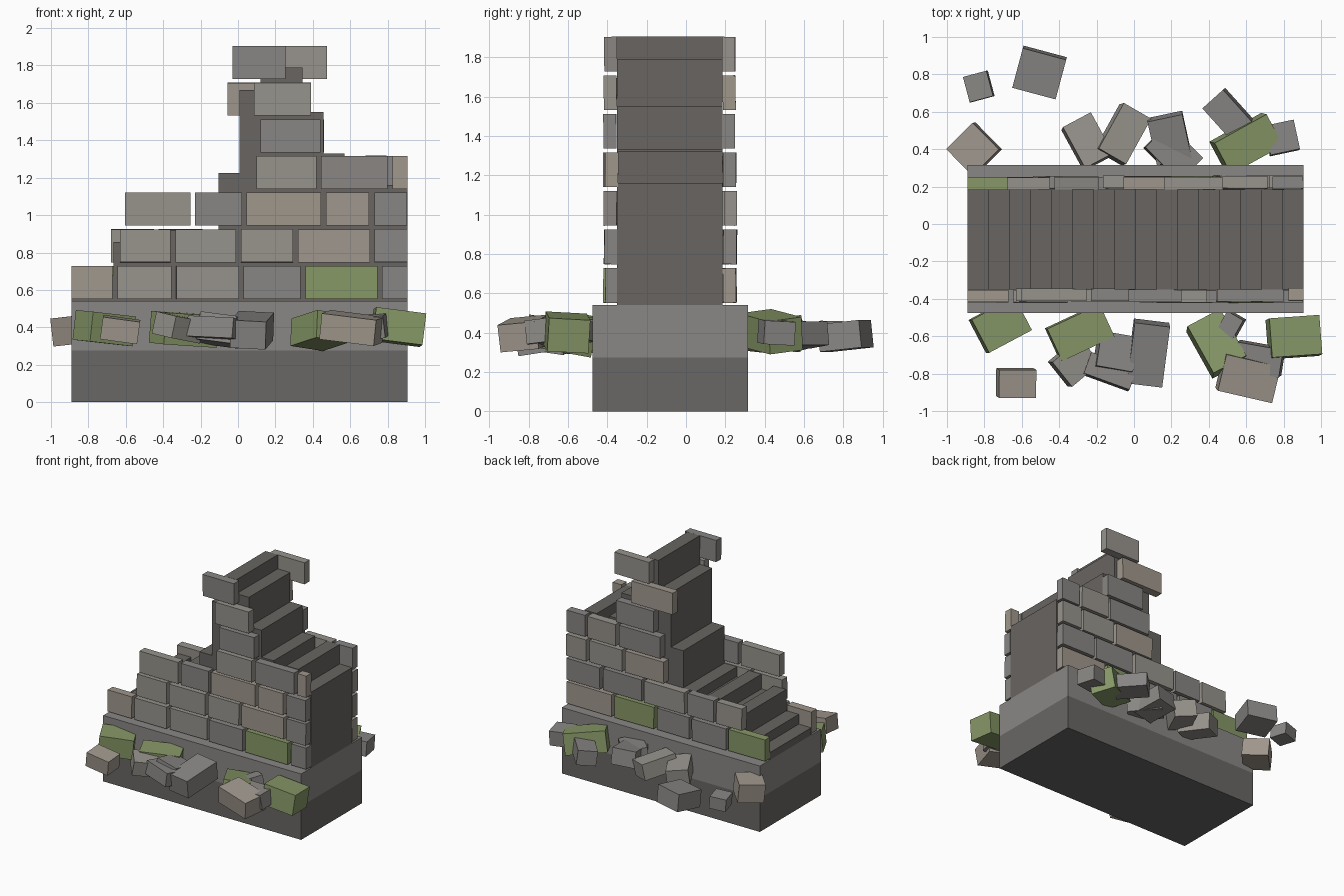
import bpy, math, random
from mathutils import Euler

random.seed(4)


def mat(name, r, g, b):
    m = bpy.data.materials.new(name)
    m.diffuse_color = (r, g, b, 1)
    return m


MATS = {
    'c': mat("core_stone", .14, .13, .12),
    'd': mat("dark_stone", .14, .135, .13),
    'f': mat("footing_stone", .25, .245, .235),
    'g': mat("grey_stone", .25, .24, .23),
    'l': mat("light_stone", .31, .295, .265),
    't': mat("tan_stone", .35, .31, .265),
    'm': mat("mossy_stone", .24, .31, .135),
}


def box(name, centre, size, key, rot=(0, 0, 0)):
    x, y, z = (s / 2 for s in size)
    verts = [(i, j, k) for i in (-x, x) for j in (-y, y) for k in (-z, z)]
    faces = [(0, 1, 3, 2), (4, 6, 7, 5), (0, 4, 5, 1),
             (2, 3, 7, 6), (0, 2, 6, 4), (1, 5, 7, 3)]
    me = bpy.data.meshes.new(name)
    me.from_pydata(verts, [], faces)
    me.materials.append(MATS[key])
    ob = bpy.data.objects.new(name, me)
    ob.location = centre
    ob.rotation_euler = Euler(rot)
    bpy.context.collection.objects.link(ob)
    return ob


def span(name, x0, x1, y0, y1, z0, z1, key):
    return box(name, ((x0 + x1) / 2, (y0 + y1) / 2, (z0 + z1) / 2),
               (x1 - x0, y1 - y0, z1 - z0), key)


# Footing: dark lower course, lighter upper course
span("footing_lower", -.89, .905, -.475, .315, 0, .275, 'd')
span("footing_upper", -.89, .905, -.475, .315, .275, .54, 'f')

# Rubble core: sixteen slabs of differing height forming the broken outline
HEIGHTS = [.60, .68, .855, .80, .92, .84, .92, 1.225,
           1.67, 1.905, 1.79, 1.55, 1.33, 1.18, 1.32, 1.16]
W = 1.795 / 16
for i, h in enumerate(HEIGHTS):
    span("core_slab", -.89 + i * W, -.89 + (i + 1) * W, -.35, .185, .54, h, 'c')

# Facing stones, one list per course: start, end, colour
FRONT = [
    [(-.89, -.67, 't'), (-.645, -.355, 'l'), (-.33, .005, 'l'),
     (.03, .335, 'g'), (.36, .745, 'm'), (.77, .905, 'g')],
    [(-.63, -.36, 'l'), (-.335, -.01, 'l'), (.015, .295, 'l'),
     (.32, .705, 't'), (.73, .905, 'g')],
    [(-.605, -.255, 'l'), (-.23, .02, 'g'), (.045, .445, 't'),
     (.47, .70, 't'), (.73, .905, 'g')],
    [(.10, .42, 'l'), (.445, .80, 'g'), (.825, .905, 't')],
    [(.12, .44, 'g')],
    [(.085, .39, 'l')],
    [(-.03, .255, 'g')],
]
BACK = [
    [(-.89, -.56, 'm'), (-.54, -.23, 'g'), (-.205, .09, 'g'),
     (.115, .47, 'm'), (.495, .905, 't')],
    [(-.68, -.45, 'l'), (-.425, -.19, 'g'), (-.165, .20, 'l'),
     (.225, .575, 'g'), (.60, .905, 'g')],
    [(.03, .38, 't'), (.405, .70, 'l'), (.725, .905, 'l')],
    [(.06, .435, 'g'), (.46, .715, 'l'), (.74, .905, 'g')],
    [(.12, .46, 'g')],
    [(-.055, .32, 't')],
    [(.16, .475, 'l')],
]
for name, courses, y in (("front_facing_stone", FRONT, -.383),
                         ("back_facing_stone", BACK, .22)):
    for row, course in enumerate(courses):
        for x0, x1, key in course:
            jit = random.uniform(-.006, .006)
            box(name, ((x0 + x1) / 2, y + jit, .64 + row * .196),
                (x1 - x0, .066, .176), key,
                (random.uniform(-.02, .02), 0, random.uniform(-.01, .01)))

# Fallen blocks: x, y, width, depth, height, turn in degrees, colour
RUBBLE = [
    (-.83, .735, .13, .14, .10, 15, 'g'),
    (-.505, .81, .24, .22, .14, -15, 'g'),
    (-.855, .40, .20, .20, .15, 45, 't'),
    (-.25, .44, .17, .25, .13, 28, 'l'),
    (-.06, .48, .17, .28, .13, -30, 'l'),
    (.19, .46, .19, .24, .13, 12, 'g'),
    (.21, .38, .18, .26, .12, 45, 'g'),
    (.51, .58, .15, .25, .12, 42, 'g'),
    (.60, .43, .32, .19, .17, 29, 'm'),
    (.79, .46, .16, .16, .12, 12, 'g'),
    (-.715, -.54, .26, .20, .16, 28, 'm'),
    (-.29, -.58, .31, .19, .17, 25, 'm'),
    (-.30, -.57, .10, .10, .14, 40, 't'),
    (-.32, -.74, .20, .17, .12, 40, 'l'),
    (-.10, -.69, .20, .19, .15, -10, 'g'),
    (.075, -.69, .19, .33, .15, -7, 'g'),
    (-.13, -.79, .26, .12, .11, -20, 'g'),
    (-.63, -.85, .20, .15, .12, 0, 't'),
    (.44, -.64, .20, .29, .15, 28, 'm'),
    (.52, -.54, .10, .12, .10, -30, 'g'),
    (.61, -.82, .30, .20, .14, -13, 't'),
    (.67, -.72, .25, .15, .12, -10, 'g'),
    (.855, -.605, .27, .21, .17, 4, 'm'),
]
for x, y, w, d, h, turn, key in RUBBLE:
    tilt = [random.uniform(-.16, .16) for _ in range(2)]
    box("fallen_block", (x, y, .395 + random.uniform(-.012, .012)), (w, d, h),
        key, (tilt[0], tilt[1], math.radians(turn)))
